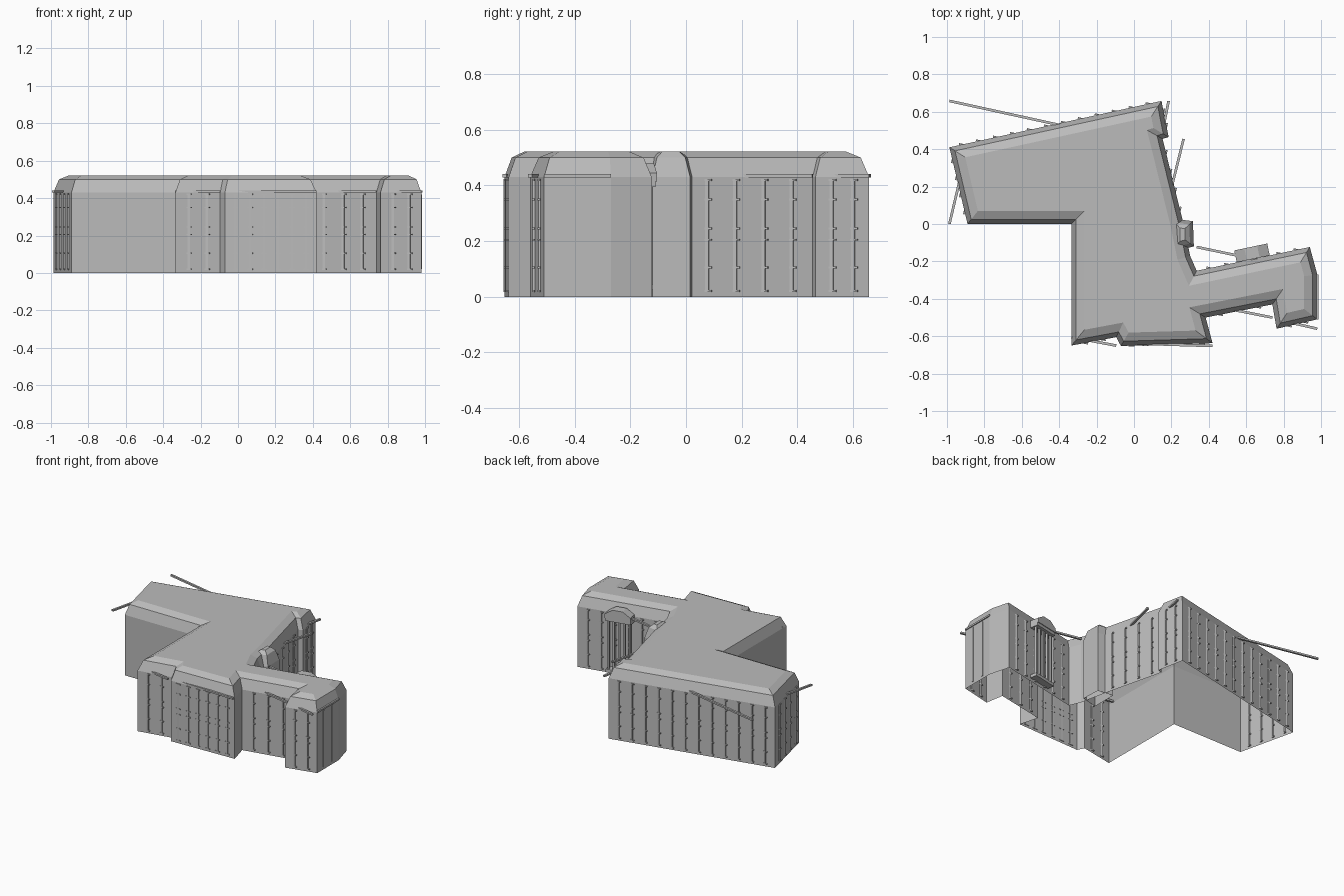
import bpy, bmesh, math
from mathutils import Vector, Matrix

cube = bpy.data.objects.get("Cube")
if cube:
    bpy.data.objects.remove(cube, do_unlink=True)

GREY = (0.5, 0.5, 0.5, 1)
mat = bpy.data.materials.new("stone_grey")
mat.use_nodes = True
mat.diffuse_color = GREY
mat.node_tree.nodes["Principled BSDF"].inputs["Base Color"].default_value = GREY

WALL_TOP = 0.43


def finish(bm, name):
    mesh = bpy.data.meshes.new(name)
    bm.to_mesh(mesh)
    bm.free()
    mesh.materials.append(mat)
    obj = bpy.data.objects.new(name, mesh)
    bpy.context.collection.objects.link(obj)
    return obj


def inset(points, d):
    """Mitred inset of a clockwise outline."""
    out = []
    for i, p in enumerate(points):
        a = (p - points[i - 1]).normalized()
        b = (points[(i + 1) % len(points)] - p).normalized()
        na, nb = Vector((a.y, -a.x)), Vector((b.y, -b.x))
        out.append(p + (na + nb) * d / (1 + na.dot(nb)))
    return out


def block(name, points, steps):
    """Open-bottomed walls with a mansard roof: steps are (inset, height)."""
    bm = bmesh.new()
    rings = [[bm.verts.new((p.x, p.y, z)) for p in inset(points, d)]
             for d, z in steps]
    n = len(points)
    for low, high in zip(rings, rings[1:]):
        for i in range(n):
            j = (i + 1) % n
            bm.faces.new((low[j], low[i], high[i], high[j]))
    bm.faces.new(rings[-1][::-1])
    return finish(bm, name)


def add_box(bm, x, y, z, size, angle):
    m = Matrix.Translation((x, y, z)) @ Matrix.Rotation(angle, 4, 'Z')
    bmesh.ops.create_cube(bm, size=1, matrix=m @ Matrix.Diagonal((*size, 1)))


# Main building, clockwise from the back right corner
outline = [Vector(p) for p in (
    (-.987, .41), (.147, .658), (.185, .465), (.153, .455), (.265, 0),
    (.30, -.17), (.335, -.25), (.94, -.123), (.98, -.27), (.98, -.51),
    (.762, -.56), (.74, -.43), (.383, -.5), (.42, -.637), (-.07, -.652),
    (-.095, -.605), (-.335, -.65), (-.335, 0), (-.89, 0))]
block("main_building", outline,
      [(0, 0), (0, WALL_TOP), (.025, .5), (.07, .522)])

# Small stair bay in the inner corner
bay = [Vector(p) for p in ((.2, .03), (.315, .015), (.32, -.12), (.2, -.15))]
block("stair_bay", bay, [(0, 0), (0, WALL_TOP), (.02, .5), (.045, .522)])

# Window strips, sills and cornice bars; edge index -> number of columns
facades = {0: 12, 1: 2, 3: 4, 6: 6, 8: 2, 9: 2, 11: 3, 13: 6, 15: 2, 18: 4}
sill_heights = (.02, .105, .205, .245, .35, .42)
strips, sills, bars = bmesh.new(), bmesh.new(), bmesh.new()
for edge, count in facades.items():
    a, b = outline[edge], outline[(edge + 1) % len(outline)]
    d = b - a
    skew = -math.atan2(d.y, d.x)      # fittings are turned the opposite way
    mid = (a + b) / 2
    add_box(bars, mid.x, mid.y, .435, (d.length, .014, .012), skew)
    for k in range(count):
        p = a + d * (k + .75) / (count + .5)
        add_box(strips, p.x, p.y, .22, (.013, .009, .4), skew)
        if edge == 8:
            continue
        for z in sill_heights:
            add_box(sills, p.x, p.y, z, (.034, .009, .007), skew)
finish(strips, "window_strips")
finish(sills, "window_sills")
finish(bars, "cornice_bars")

# Portico on the back of the side wing
a, b = outline[6], outline[7]
d = (b - a).normalized()
angle = math.atan2(d.y, d.x)
out = Vector((-d.y, d.x))
centre = a.lerp(b, .5)
bm = bmesh.new()
for k in range(5):
    p = centre + d * (k - 2) * .038 + out * .035
    add_box(bm, p.x, p.y, .215, (.012, .014, .37), angle)
for z, width, depth in ((.035, .18, .05), (.405, .18, .06)):
    p = centre + out * depth / 2
    add_box(bm, p.x, p.y, z, (width, depth, .022), angle)
finish(bm, "portico_columns")

# Gabled top of the portico
bm = bmesh.new()
profile = ((-.09, .415), (.09, .415), (.09, .445), (.035, .48), (-.035, .48),
           (-.09, .445))
face = bm.faces.new([bm.verts.new((*(centre + d * s), z)) for s, z in profile])
ext = bmesh.ops.extrude_face_region(bm, geom=[face])
bmesh.ops.translate(bm, vec=(*(out * .065), 0),
                    verts=[v for v in ext["geom"] if isinstance(v, bmesh.types.BMVert)])
bmesh.ops.recalc_face_normals(bm, faces=bm.faces)
finish(bm, "portico_gable")
